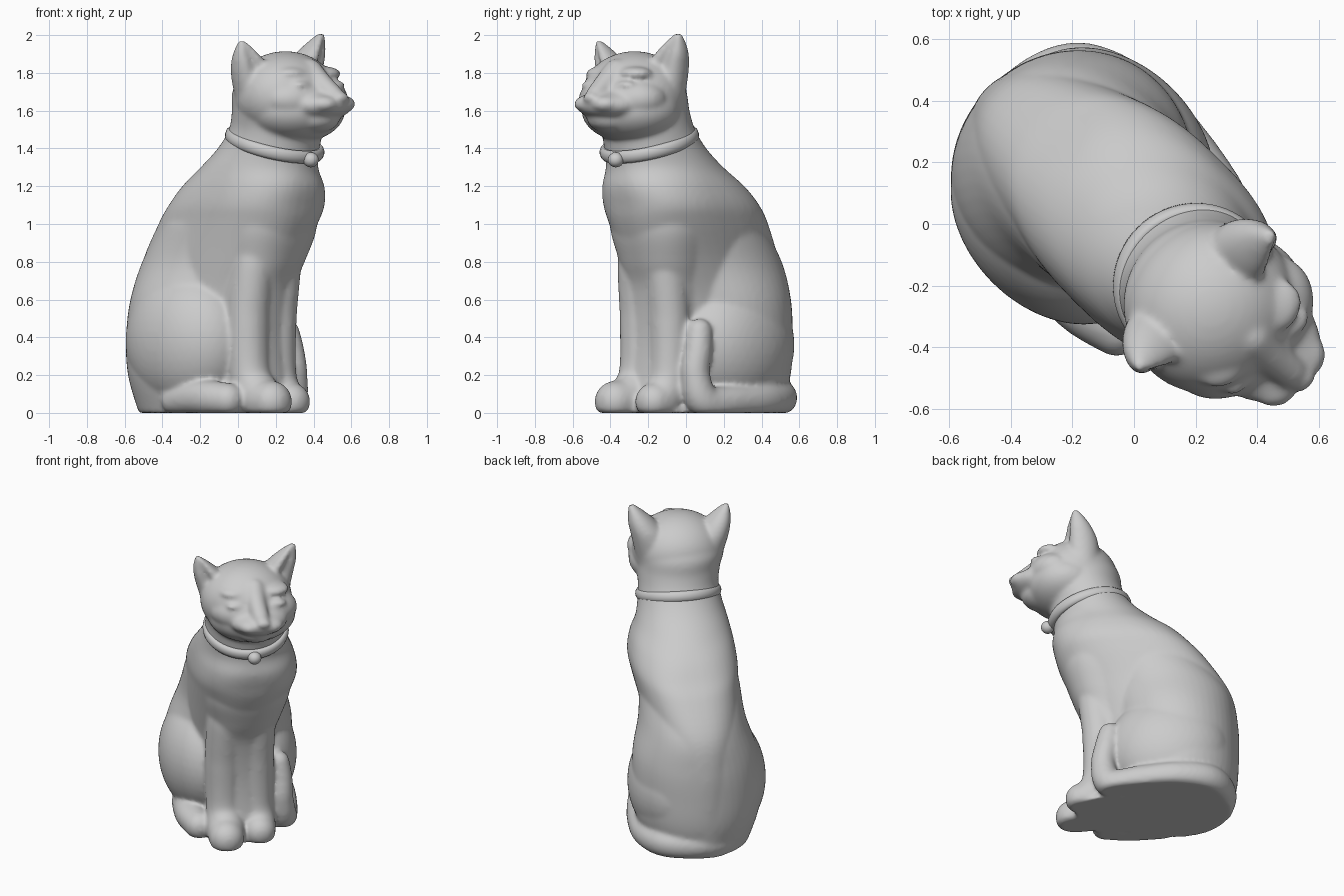
import bpy, bmesh, math
from mathutils import Matrix, Vector

if "Cube" in bpy.data.objects:
    bpy.data.objects.remove(bpy.data.objects["Cube"])

# Modelled in the cat's own frame (x = forward, y = its left), then turned to face front-right.
TURN = -math.pi / 4
MID = -0.015  # skull symmetry plane
FACE = 0.01   # face symmetry plane, turned slightly to the cat's left


def smooth_path(pts, steps):
    """Catmull-Rom interpolation of equal-length tuples."""
    out = []
    for i in range(len(pts) - 1):
        p0, p1, p2, p3 = (pts[max(i - 1, 0)], pts[i], pts[i + 1],
                          pts[min(i + 2, len(pts) - 1)])
        for s in range(steps):
            t = s / steps
            out.append(tuple(0.5 * (2 * b + (c - a) * t + (2 * a - 5 * b + 4 * c - d) * t * t
                                    + (3 * b - a - 3 * c + d) * t ** 3)
                             for a, b, c, d in zip(p0, p1, p2, p3)))
    return out + [pts[-1]]


def loft(bm, rings, steps=5, dent=0.0, dent_dir=0.0, n=48):
    """Stack of superellipse rings: (x, y, z, half length, half width, power)."""
    loops = []
    for x, y, z, a, b, p in smooth_path(rings, steps):
        loop = []
        for k in range(n):
            t = 2 * math.pi * k / n
            c, s = math.cos(t), math.sin(t)
            off = math.atan2(math.sin(t - dent_dir), math.cos(t - dent_dir))
            r = 1 - dent * math.exp(-(off / 0.75) ** 2)
            px = math.copysign(abs(c) ** (2 / p), c) * a * r
            py = math.copysign(abs(s) ** (2 / p), s) * b * r
            loop.append(bm.verts.new((x + px, y + py, z)))
        loops.append(loop)
    for lo, hi in zip(loops, loops[1:]):
        for k in range(n):
            j = (k + 1) % n
            bm.faces.new((lo[k], lo[j], hi[j], hi[k]))
    bm.faces.new(loops[0][::-1])
    bm.faces.new(loops[-1])


def blob(bm, c, r, sub=4):
    m = Matrix.Translation(c) @ Matrix.Diagonal((*r, 1))
    bmesh.ops.create_icosphere(bm, subdivisions=sub, radius=1, matrix=m)


def limb(bm, pts, steps=10):
    """Chain of overlapping balls: (x, y, z, radius)."""
    for x, y, z, r in smooth_path(pts, steps):
        blob(bm, (x, y, z), (r, r, r), 3)


def finish(bm, name):
    me = bpy.data.meshes.new(name)
    bm.to_mesh(me)
    bm.free()
    me.shade_smooth()
    ob = bpy.data.objects.new(name, me)
    ob.rotation_euler.z = TURN
    bpy.context.collection.objects.link(ob)
    return ob


bm = bmesh.new()

# torso, chest and neck
loft(bm, [(-.20, -.03, 0, .41, .27, 2.1), (-.20, -.03, .2, .44, .27, 2.1),
          (-.20, -.03, .4, .45, .27, 2.1), (-.19, -.02, .6, .455, .28, 2.1),
          (-.12, -.01, .8, .485, .295, 2.2), (-.01, .01, 1.0, .465, .32, 2.4),
          (.05, .015, 1.1, .435, .33, 2.5), (.105, .01, 1.2, .40, .315, 2.3),
          (.16, 0, 1.3, .335, .285, 2), (.23, 0, 1.4, .28, .26, 2),
          (.285, 0, 1.5, .25, .25, 2), (.325, -.01, 1.6, .25, .26, 2),
          (.345, -.02, 1.7, .255, .265, 2), (.35, -.02, 1.8, .20, .22, 2)])

# broad rump
loft(bm, [(-.26, -.02, 0, .335, .32, 2), (-.27, -.02, .2, .37, .385, 2),
          (-.27, -.02, .4, .375, .40, 2), (-.255, -.01, .6, .38, .385, 2),
          (-.21, 0, .8, .385, .33, 2), (-.10, 0, 1.0, .345, .31, 2.1)])

# haunches
blob(bm, (-.19, -.18, .38), (.38, .28, .38))
blob(bm, (-.22, .12, .36), (.38, .28, .36))

# solid column joining the front legs to the chest
loft(bm, [(.14, -.02, 0, .23, .22, 2.5), (.11, -.03, .15, .21, .20, 2.5),
          (.10, -.03, .4, .20, .195, 2.5), (.115, -.02, .65, .21, .215, 2.4),
          (.14, 0, .8, .24, .24, 2.4), (.17, .01, .95, .26, .275, 2.4),
          (.17, .01, 1.08, .27, .29, 2.4)])

# front legs and paws
limb(bm, [(.20, -.09, .95, .12), (.23, -.12, .8, .115), (.205, -.13, .5, .115),
          (.22, -.13, .2, .11), (.30, -.13, .08, .12), (.39, -.14, .06, .11)], 14)
limb(bm, [(.20, .07, .95, .12), (.23, .08, .8, .115), (.205, .08, .5, .11),
          (.21, .08, .2, .105), (.26, .08, .08, .11), (.32, .08, .06, .10)], 14)

# right hind foot
limb(bm, [(-.15, -.30, .07, .09), (.05, -.31, .08, .095), (.20, -.28, .07, .09)])

# tail wrapped round the back, its tip rising beside the left thigh
limb(bm, [(-.42, -.22, .06, .06), (-.52, -.12, .07, .08), (-.55, .05, .08, .09),
          (-.48, .22, .08, .095), (-.30, .30, .07, .09), (-.08, .30, .06, .085),
          (.12, .26, .06, .09), (.17, .24, .2, .078), (.15, .24, .33, .075),
          (.13, .23, .43, .07)], 10)

# skull, cheeks, muzzle, chin and nose
blob(bm, (.37, MID, 1.68), (.27, .285, .235))
blob(bm, (.42, FACE, 1.60), (.25, .275, .17))
blob(bm, (.48, FACE, 1.66), (.19, .275, .14))
blob(bm, (.58, FACE + .01, 1.63), (.18, .185, .085))
blob(bm, (.54, FACE, 1.56), (.16, .14, .085))
limb(bm, [(.53, FACE, 1.81, .065), (.61, FACE, 1.745, .06),
          (.695, FACE + .01, 1.68, .055)])
blob(bm, (.745, FACE + .02, 1.668), (.035, .045, .03), 3)

for side in (-1, 1):
    # whisker pads, brows and closed eyelids
    blob(bm, (.68, FACE + .01 + side * .06, 1.635), (.085, .085, .05), 3)
    blob(bm, (.51, FACE + side * .12, 1.795), (.085, .10, .04), 3)
    blob(bm, (.59, FACE + side * .13, 1.735), (.045, .06, .024), 3)
    # ears, hollow towards the front
    lift = side * .02
    loft(bm, [(.33, MID + side * .17, 1.68, .13, .11, 2),
              (.33, MID + side * .20, 1.80 + lift, .125, .11, 2),
              (.335, MID + side * .24, 1.88 + lift, .10, .085, 2),
              (.34, MID + side * .275, 1.945 + lift, .06, .048, 2),
              (.345, MID + side * .30, 1.99 + lift, .022, .018, 2)],
         dent=.6, dent_dir=side * .35)

# flat base, then fuse everything into one carved surface
for v in bm.verts:
    v.co.z = max(v.co.z, 0)
cat = finish(bm, "cat_figure")
fuse = cat.modifiers.new("fuse", 'REMESH')
fuse.mode = 'VOXEL'
fuse.voxel_size = 0.012
fuse.use_smooth_shade = True
soften = cat.modifiers.new("soften", 'SMOOTH')
soften.factor = 0.5
soften.iterations = 12

# collar: tilted ring, low at the throat
bm = bmesh.new()
rows, cols = 64, 12
tilt = Matrix.Translation((.275, 0, 1.425)) @ Matrix.Rotation(math.radians(17), 4, 'Y')
grid = []
for i in range(rows):
    t = 2 * math.pi * i / rows
    row = []
    for j in range(cols):
        w = 2 * math.pi * j / cols
        k = .024 * math.cos(w)
        p = Vector(((.245 + k) * math.cos(t), (.243 + k) * math.sin(t), .035 * math.sin(w)))
        row.append(bm.verts.new(tilt @ p))
    grid.append(row)
for i in range(rows):
    a, b = grid[i], grid[(i + 1) % rows]
    for j in range(cols):
        k = (j + 1) % cols
        bm.faces.new((a[j], b[j], b[k], a[k]))
finish(bm, "collar")

# bell at the throat
bm = bmesh.new()
blob(bm, (.535, .01, 1.34), (.042, .042, .04), 3)
finish(bm, "collar_bell")
